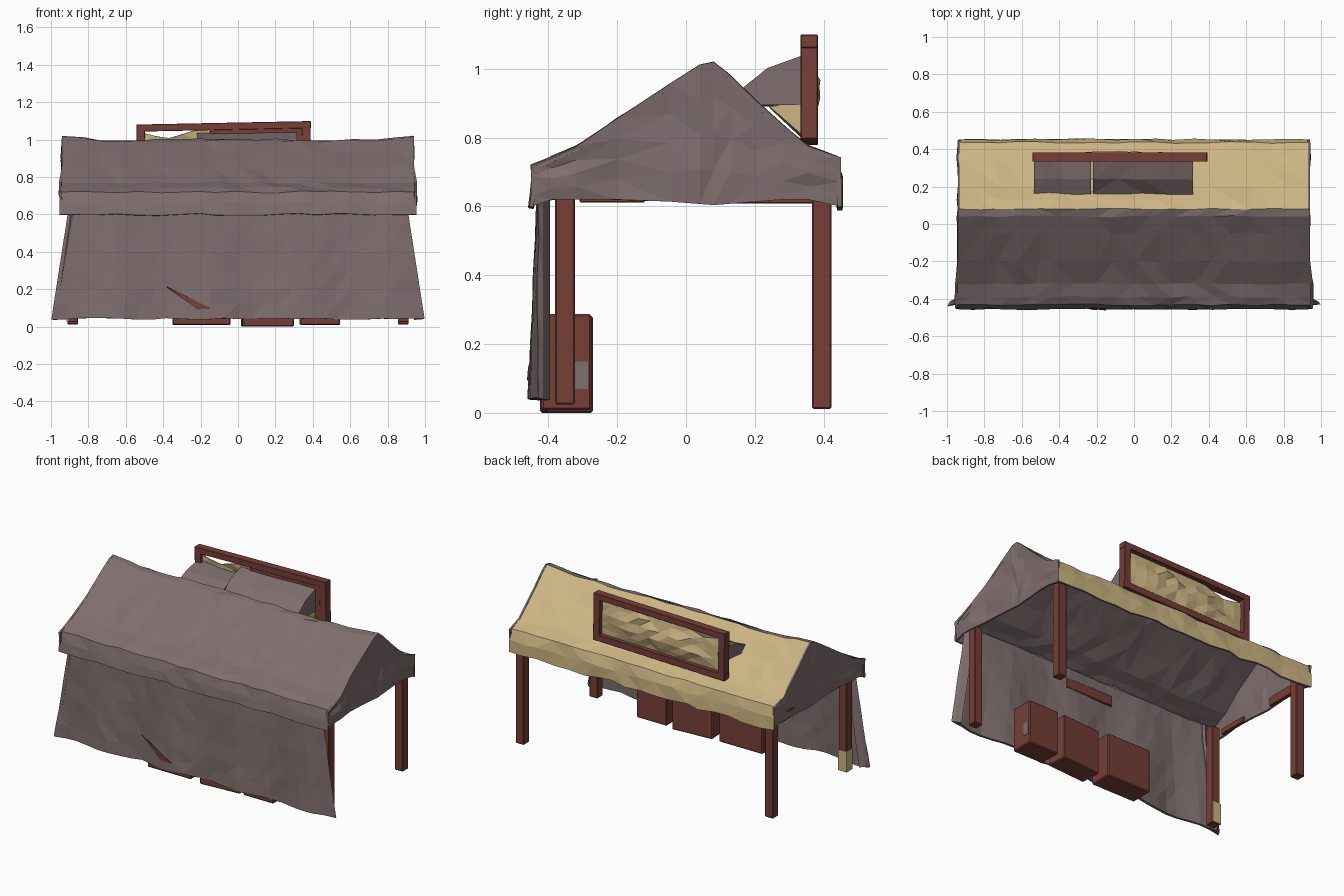
import bpy, bmesh, math, random
from mathutils import Matrix, Vector

if "Cube" in bpy.data.objects:
    bpy.data.objects.remove(bpy.data.objects["Cube"])
random.seed(4)


def material(name, rgb):
    m = bpy.data.materials.new(name)
    m.diffuse_color = (*rgb, 1)
    m.use_nodes = True
    m.node_tree.nodes["Principled BSDF"].inputs["Base Color"].default_value = m.diffuse_color
    return m


PURPLE = material("dusty purple cloth", (0.215, 0.157, 0.157))
TAN = material("tan cloth", (0.61, 0.465, 0.23))
WOOD = material("red brown wood", (0.18, 0.05, 0.038))


def finish(name, bm, mats, thick=0):
    bmesh.ops.triangulate(bm, faces=bm.faces[:], quad_method='SHORT_EDGE')
    me = bpy.data.meshes.new(name)
    bm.to_mesh(me)
    bm.free()
    for m in mats:
        me.materials.append(m)
    ob = bpy.data.objects.new(name, me)
    bpy.context.collection.objects.link(ob)
    if thick:
        s = ob.modifiers.new("thickness", 'SOLIDIFY')
        s.thickness = thick
        s.offset = -1
        s.material_offset = 1
        s.material_offset_rim = 1
    return ob


def sheet(name, us, vs, point, mats, flip=False, index=lambda c: 0, thick=0.012):
    """Grid of cloth through point(u, v)."""
    bm = bmesh.new()
    g = [[bm.verts.new(point(u, v)) for v in vs] for u in us]
    for i in range(len(us) - 1):
        for j in range(len(vs) - 1):
            q = [g[i][j], g[i + 1][j], g[i + 1][j + 1], g[i][j + 1]]
            f = bm.faces.new(q[::-1] if flip else q)
            f.material_index = index(f.calc_center_median())
    return finish(name, bm, mats, thick)


def box(name, x, y, z, mat=WOOD, turn=0, bevel=0.004, tilt=0):
    bm = bmesh.new()
    c = Vector((sum(x) / 2, sum(y) / 2, sum(z) / 2))
    bmesh.ops.create_cube(bm, size=1)
    bmesh.ops.scale(bm, vec=(x[1] - x[0], y[1] - y[0], z[1] - z[0]), verts=bm.verts)
    if bevel:
        bmesh.ops.bevel(bm, geom=bm.edges[:], offset=bevel, segments=1, affect='EDGES')
    bmesh.ops.transform(bm, verts=bm.verts, matrix=Matrix.Translation(c)
                        @ Matrix.Rotation(turn, 4, 'Z') @ Matrix.Rotation(tilt, 4, 'Y'))
    return finish(name, bm, [mat])


def jit(a):
    return random.uniform(-a, a)


# Roof with hanging valances, lifted at the ridge ends
PROFILE = [(-0.455, 0.60), (-0.447, 0.66), (-0.432, 0.72), (-0.39, 0.742), (-0.32, 0.77),
           (-0.2, 0.845), (-0.05, 0.935), (0.04, 0.992), (0.08, 1.0), (0.13, 0.96),
           (0.2, 0.895), (0.28, 0.83), (0.355, 0.772), (0.436, 0.742), (0.452, 0.68), (0.452, 0.60)]
SLOPE = PROFILE[2:14]
N = 18


def lift(z):
    return 0.02 * max(0, min(1, (z - 0.74) / 0.2))


def roof_point(i, j):
    y, z = PROFILE[j]
    t = abs(2 * i / N - 1)
    x = (2 * i / N - 1) * (0.955 if y < -0.3 else 0.94)
    if 0 < i < N:
        x += jit(0.02)
        y += jit(0.005)
        z += jit(0.012 if j == len(PROFILE) - 1 else 0.006)
    return x, y, z + lift(z) * max(0, t - 0.75) / 0.25


sheet("roof", range(N + 1), range(len(PROFILE)), roof_point, [TAN, PURPLE, PURPLE],
      index=lambda c: 0 if c.y > 0.085 else 1)

# Gable end cloths
ys = [p[0] for p in SLOPE]
ys[0], ys[-1] = -0.45, 0.45
for side in (-1, 1):
    def gable(j, v):
        y, z = ys[j], SLOPE[j][1]
        z += lift(z)
        edge = j in (0, len(ys) - 1)
        low = 0.6 if edge else 0.62 - 0.016 * max(0, 1 - abs(y - 0.08) / 0.2)
        x = 0.957 if y < -0.3 else 0.942
        bulge = 0 if v in (0, 1) or edge else jit(0.01)
        return side * (x + bulge - 0.008 * v), y, z + (low - z) * v
    sheet("gable_cloth", range(len(ys)), [0, 0.25, 0.5, 0.75, 1], gable, [PURPLE, PURPLE],
          flip=side > 0)

# Wooden slats showing inside the cloth
box("side_slat_front", (-0.93, -0.908), (-0.31, -0.12), (0.612, 0.65), bevel=0.003)
box("side_slat_back", (-0.93, -0.905), (0.12, 0.38), (0.608, 0.665), bevel=0.003)
box("curtain_slat", (-0.18, 0.16), (-0.42, -0.405), (0.57, 0.635), bevel=0.003)


# Front curtain, flaring toward the ground, with folded ends
def curtain_y(x, z):
    d = (0.62 - z) / 0.58
    return -0.428 - 0.014 * d + (0.005 + 0.012 * d) * math.sin(x * 13 + 0.6)


def curtain(i, z):
    d = max(0, (0.62 - z) / 0.58)
    half = 0.908 + 0.09 * d
    t = max(-1, min(1, (i - 2) / 13 - 1))
    x = t * half
    y = curtain_y(x, z) + jit(0.003)
    fold = max(0, 2 - i, i - 28)
    if fold:
        x -= math.copysign(0.012 * fold * fold, x)
        y = -0.435 + 0.02 * fold
    return x, y, z + (jit(0.006) if z < 0.1 else 0)


sheet("front_curtain", range(31), [0.70, 0.6, 0.5, 0.4, 0.3, 0.2, 0.12, 0.042], curtain,
      [PURPLE, PURPLE], flip=True, thick=0.016)

# Torn slit in the curtain showing wood
sheet("curtain_slit", [0, 0.35, 0.7, 1], [0, 1],
      lambda u, v: (-0.38 + 0.23 * u, curtain_y(-0.38 + 0.23 * u, 0.15) - 0.008,
                    0.215 - 0.115 * u - 0.06 * min(u, 3 * (1.02 - u)) * v),
      [WOOD, WOOD], flip=True, thick=0.004)

# Legs
for side in (-1, 1):
    x = sorted((side * 0.855, side * 0.912))
    box("front_leg", x, (-0.381, -0.323), (0.025, 0.66))
    box("back_leg", x, (0.366, 0.423), (0.012, 0.70))
box("leg_patch", (-0.915, -0.856), (-0.326, -0.319), (0.028, 0.16), TAN, bevel=0)
box("leg_side_patch", (-0.916, -0.91), (-0.38, -0.319), (0.028, 0.16), TAN, bevel=0)

# Crates behind the curtain
box("crate_left", (-0.35, -0.04), (-0.42, -0.275), (0.008, 0.285), bevel=0.006)
box("crate_middle", (0.02, 0.295), (-0.415, -0.28), (0.0, 0.283), turn=0.07, bevel=0.006)
box("crate_right", (0.33, 0.545), (-0.42, -0.275), (0.008, 0.287), bevel=0.006)
box("crate_cloth_patch", (0.543, 0.548), (-0.325, -0.285), (0.07, 0.15), PURPLE, bevel=0)

# Sign frame on the back slope, slightly tilted
SLANT = 0.02
CX = -0.075


def bar(name, x, z, y=(0.333, 0.383)):
    dz = (sum(x) / 2 - CX) * SLANT
    box(name, x, y, (z[0] + dz, z[1] + dz), tilt=-SLANT, bevel=0.002)


bar("sign_top_bar", (-0.54, 0.39), (1.052, 1.09))
bar("sign_bottom_bar", (-0.54, 0.39), (0.788, 0.83))
bar("sign_left_bar", (-0.54, -0.495), (0.788, 1.09))
bar("sign_right_bar", (0.345, 0.39), (0.788, 1.09))
bar("sign_backing_top", (-0.15, 0.35), (1.02, 1.06), (0.335, 0.342))
bar("sign_backing_side", (0.305, 0.35), (0.82, 1.06), (0.335, 0.342))


# Crumpled sign cloth, sagging from one upper corner
def sign(i, j):
    u, v = i / 12, j / 5
    mid = math.sin(math.pi * u) * math.sin(math.pi * v)
    x = -0.515 + 0.88 * u
    top = 0.25 - 0.055 * max(0, 1 - abs(u - 0.15) / 0.22)
    return (x, 0.354 + 0.03 * mid + jit(0.012) * min(1, 2 * mid),
            0.815 + top * v + (x - CX) * SLANT)


sheet("sign_cloth", range(13), range(6), sign, [TAN, TAN], flip=True, thick=0.006)


# Cloth wedges joining the sign to the roof
def wedge(name, x0, x1, outline, mat, n=4):
    bm = bmesh.new()
    rings = []
    for k in range(n + 1):
        x = x0 + (x1 - x0) * k / n
        rings.append([bm.verts.new((x, y + jit(0.005), z + jit(0.007))) for y, z in outline])
    m = len(outline)
    for a, b in zip(rings, rings[1:]):
        for k in range(m):
            bm.faces.new((a[k], b[k], b[(k + 1) % m], a[(k + 1) % m]))
    bm.faces.new(rings[0])
    bm.faces.new(rings[-1][::-1])
    bmesh.ops.recalc_face_normals(bm, faces=bm.faces)
    finish(name, bm, [mat])


wedge("left_sign_drape", -0.535, -0.23,
      [(0.16, 0.93), (0.24, 0.965), (0.345, 0.99), (0.345, 0.9), (0.2, 0.893)], PURPLE)
wedge("right_sign_drape", -0.22, 0.315,
      [(0.158, 0.935), (0.24, 0.998), (0.342, 1.035), (0.342, 0.9), (0.2, 0.893)], PURPLE)
wedge("sign_under_drape", -0.49, 0.31, [(0.245, 0.888), (0.345, 0.9), (0.348, 0.795)], TAN)
